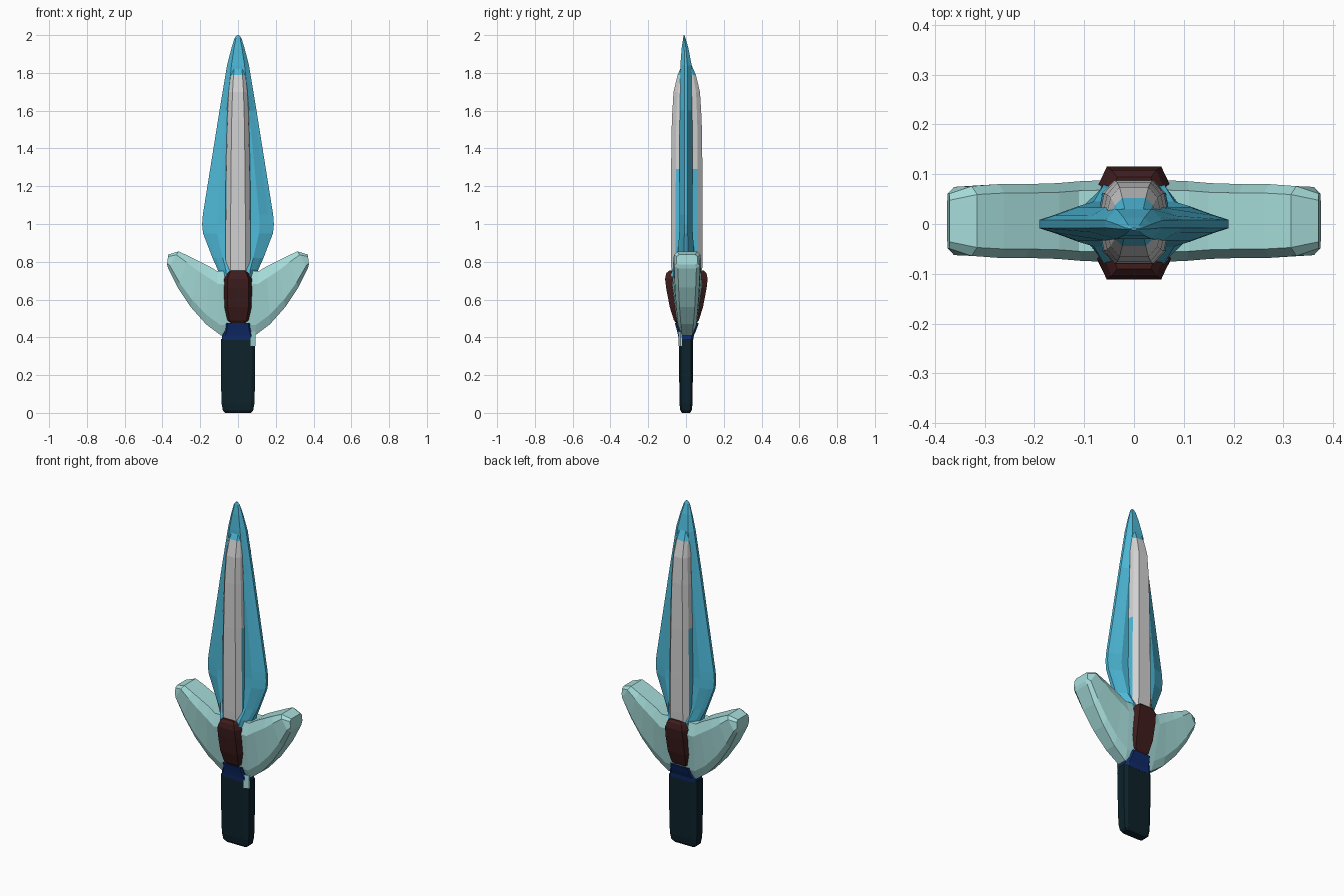
import bpy, bmesh


def material(name, rgb):
    m = bpy.data.materials.new(name)
    m.diffuse_color = (*rgb, 1)
    return m


BLUE = material("crystal blue", (0.075, 0.48, 0.68))
GREY = material("light grey", (0.64, 0.64, 0.64))
TEAL = material("pale teal", (0.38, 0.72, 0.70))
RED = material("dark red", (0.05, 0.012, 0.012))
NAVY = material("navy", (0.005, 0.025, 0.15))
DARK = material("dark grip", (0.004, 0.016, 0.024))


def loft(name, rings, mats, rule=None):
    """Skin closed rings of equal length, cap both ends."""
    bm = bmesh.new()
    vs = [[bm.verts.new(p) for p in r] for r in rings]
    n = len(vs[0])
    for a, b in zip(vs, vs[1:]):
        for i in range(n):
            j = (i + 1) % n
            bm.faces.new((a[i], a[j], b[j], b[i]))
    bm.faces.new(vs[0][::-1])
    bm.faces.new(vs[-1])
    bmesh.ops.recalc_face_normals(bm, faces=bm.faces)
    if rule:
        for f in bm.faces:
            f.material_index = rule(f.calc_center_median())
    me = bpy.data.meshes.new(name)
    bm.to_mesh(me)
    bm.free()
    for m in mats:
        me.materials.append(m)
    ob = bpy.data.objects.new(name, me)
    bpy.context.collection.objects.link(ob)
    return ob


def ring(z, quarter, y0=0.0, x0=0.0):
    """Mirror a quarter profile (from side to front) into a full ring."""
    half = quarter + [(-x, y) for x, y in reversed(quarter)]
    full = half + [(x, -y) for x, y in reversed(half)]
    return [(x + x0, y + y0, z) for x, y in full]


def octo(z, w, d, c=0.3, y0=0.0):
    return ring(z, [(w, d * (1 - c * 1.4)), (w * (1 - c), d)], y0)


# Blade: z, half width, half thickness, y shift
blade = [(0.72, 0.10, 0.082, 0), (0.76, 0.108, 0.072, 0), (0.82, 0.135, 0.045, 0),
         (0.95, 0.185, 0.036, 0), (1.0, 0.19, 0.034, 0), (1.05, 0.186, 0.034, 0),
         (1.6, 0.098, 0.033, 0), (1.84, 0.058, 0.03, 0), (1.93, 0.035, 0.018, -0.005),
         (1.985, 0.018, 0.006, -0.009), (2.0, 0.006, 0.002, -0.01)]
loft("blade", [ring(z, [(w, t * 0.25), (w * 0.86, t * 0.5), (w * 0.6, t)], s)
               for z, w, t, s in blade], [BLUE])

# Raised central ridge on both faces; lower flanks are blue
ridge = [(0.70, 0.066, 0.080), (0.80, 0.064, 0.083), (1.0, 0.063, 0.084), (1.29, 0.060, 0.083),
         (1.55, 0.054, 0.079), (1.70, 0.047, 0.070), (1.79, 0.038, 0.048), (1.84, 0.03, 0.026)]
loft("blade_ridge", [ring(z, [(w + 0.006, d * 0.35), (w, d * 0.7), (w * 0.62, d)], 0.004)
                     for z, w, d in ridge], [GREY, BLUE],
     lambda c: int(c.z > 1.80 or (c.z < 1.29 and abs(c.y - 0.004) < 0.05)))

# Winged guard: lower point, upper point, lower and upper half depth
wing = [(0.0, 0.42, 0.0, 0.755, 0.042, 0.084), (0.09, 0.41, 0.11, 0.75, 0.038, 0.080),
        (0.17, 0.47, 0.15, 0.775, 0.046, 0.076), (0.25, 0.56, 0.21, 0.805, 0.056, 0.074),
        (0.32, 0.665, 0.26, 0.83, 0.063, 0.074), (0.37, 0.765, 0.315, 0.855, 0.068, 0.070),
        (0.375, 0.785, 0.37, 0.838, 0.055, 0.055)]


def station(s, side):
    xl, zl, xu, zu, tl, tu = s
    pts = [(0, tl * 0.72), (0.16, tl + (tu - tl) * 0.25), (0.8, tu), (1, tu * 0.76)]
    pts += [(k, -t) for k, t in reversed(pts)]
    return [(side * (xl + (xu - xl) * k), t + 0.006, zl + (zu - zl) * k) for k, t in pts]


loft("winged_guard", [station(s, -1) for s in reversed(wing[1:])]
     + [station(s, 1) for s in wing], [TEAL])

# Gem running through the guard
gem = [(0.468, 0.035, 0.048), (0.49, 0.06, 0.066), (0.56, 0.073, 0.088), (0.66, 0.076, 0.107),
       (0.71, 0.073, 0.113), (0.74, 0.06, 0.106), (0.753, 0.045, 0.092)]
loft("gem", [octo(z, w, d, 0.25, 0.002) for z, w, d in gem], [RED])

# Collar and grip
loft("collar", [octo(0.385, 0.086, 0.038, 0.2), octo(0.41, 0.084, 0.042, 0.2),
                octo(0.44, 0.066, 0.052, 0.12, 0.003),
                octo(0.475, 0.062, 0.063, 0.12, 0.004)], [NAVY])
grip = [(0.0, 0.068, 0.022), (0.012, 0.08, 0.030), (0.05, 0.087, 0.035), (0.2, 0.091, 0.036),
        (0.392, 0.091, 0.037)]
loft("grip", [octo(z, w, d, 0.2) for z, w, d in grip], [DARK])

# Small teal tab running down over the right front of the grip
loft("guard_tab", [[(x, y, z) for x, y in
                    [(0.065, -0.041), (0.093, -0.030), (0.093, -0.022), (0.065, -0.034)]]
                   for z in (0.355, 0.43)], [TEAL])
